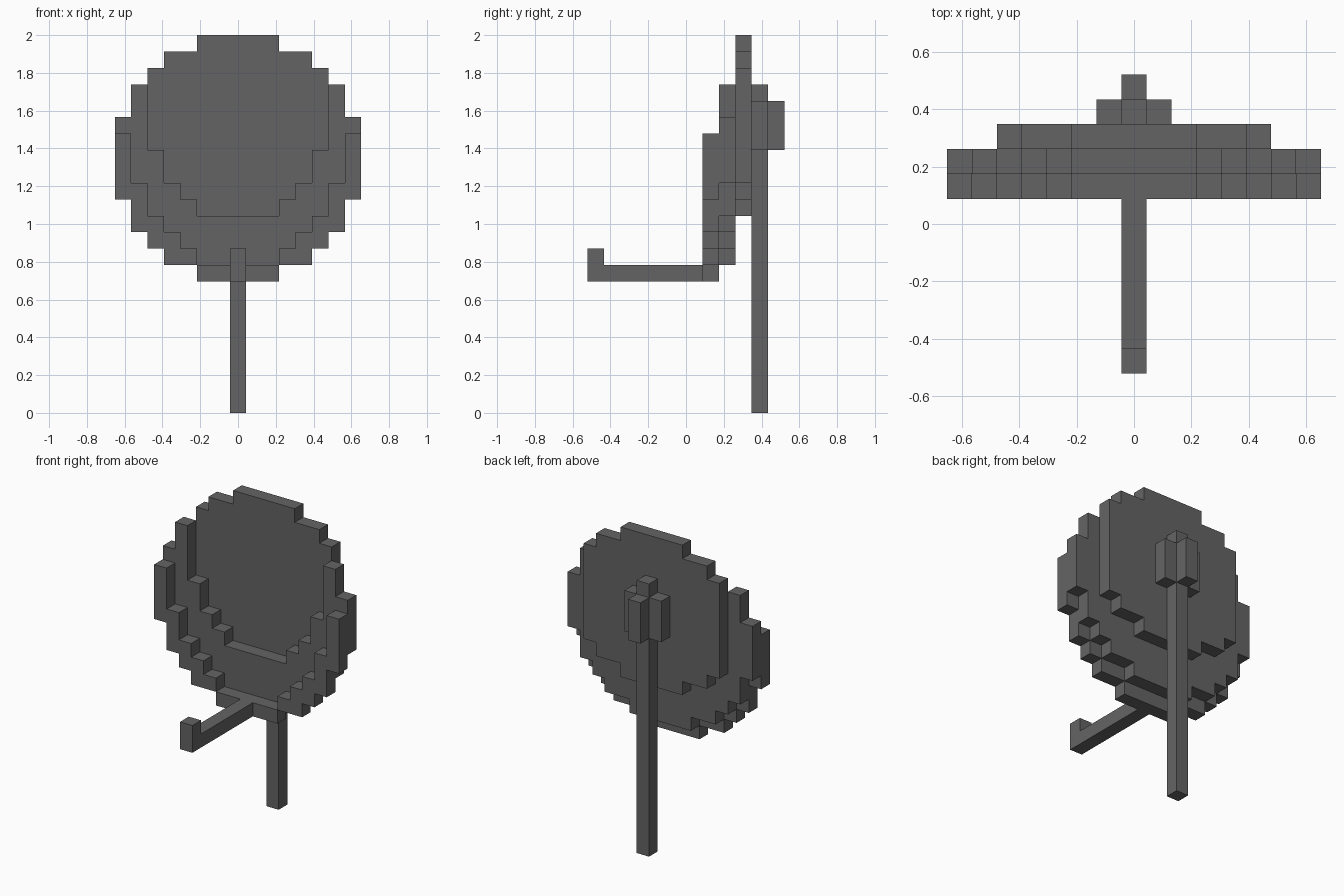
import bpy
import bmesh

UNIT = 2 / 23  # one block of the blocky grid

cube = bpy.data.objects.get("Cube")
if cube:
    bpy.data.objects.remove(cube, do_unlink=True)

grey = bpy.data.materials.new("dark grey metal")
grey.use_nodes = True
COLOUR = (0.127, 0.127, 0.127, 1)
grey.diffuse_color = COLOUR
grey.node_tree.nodes["Principled BSDF"].inputs["Base Color"].default_value = COLOUR


def climb(bottom, steps):
    """Stepped path going up; each step is (half width, top height)."""
    path = []
    for half, top in steps:
        path += [(half, bottom), (half, top)]
        bottom = top
    return path


def slab(name, y_front, y_back, bottom, outer, inner_bottom=0, inner=(), shift=0):
    """Symmetric stepped plate, with an optional opening at the top."""
    right = climb(bottom, outer) + climb(inner_bottom, inner)[::-1]
    outline = right + [(-x, z) for x, z in reversed(right)]
    bm = bmesh.new()
    face = bm.faces.new([bm.verts.new(((x + shift) * UNIT, y_front * UNIT, z * UNIT))
                         for x, z in outline])
    extruded = bmesh.ops.extrude_face_region(bm, geom=[face])["geom"]
    moved = [v for v in extruded if isinstance(v, bmesh.types.BMVert)]
    bmesh.ops.translate(bm, verts=moved, vec=(0, (y_back - y_front) * UNIT, 0))
    bmesh.ops.recalc_face_normals(bm, faces=bm.faces)
    mesh = bpy.data.meshes.new(name)
    bm.to_mesh(mesh)
    bm.free()
    mesh.materials.append(grey)
    obj = bpy.data.objects.new(name, mesh)
    bpy.context.collection.objects.link(obj)
    return obj


# Dish: back plate, middle rim and front rim
slab("dish_back", 3, 4, 12,
     [(2.5, 13), (4.5, 14), (5.5, 21), (4.5, 22), (2.5, 23)])
slab("dish_middle_rim", 2, 3, 9,
     [(2.5, 10), (4.5, 11), (5.5, 12), (6.5, 14), (7.5, 18), (6.5, 20)],
     12, [(2.5, 13), (3.5, 14), (4.5, 16), (5.5, 20)])
slab("dish_front_rim", 1, 2, 8,
     [(2.5, 9), (4.5, 10), (5.5, 11), (6.5, 13), (7.5, 17)],
     9, [(2.5, 10), (3.5, 11), (4.5, 12), (5.5, 14), (6.5, 17)])

# Receiver arm with its raised tip
slab("receiver_arm", -5, 1, 8, [(0.5, 9)])
slab("receiver_tip", -6, -5, 8, [(0.5, 10)])

# Pole and the mount blocks around its top
slab("pole", 4, 5, 0, [(0.5, 20)])
slab("mount_back", 5, 6, 16, [(0.5, 19)])
for side, sign in (("left", 1), ("right", -1)):
    slab("mount_" + side, 4, 5, 16, [(0.5, 19)], shift=sign)
